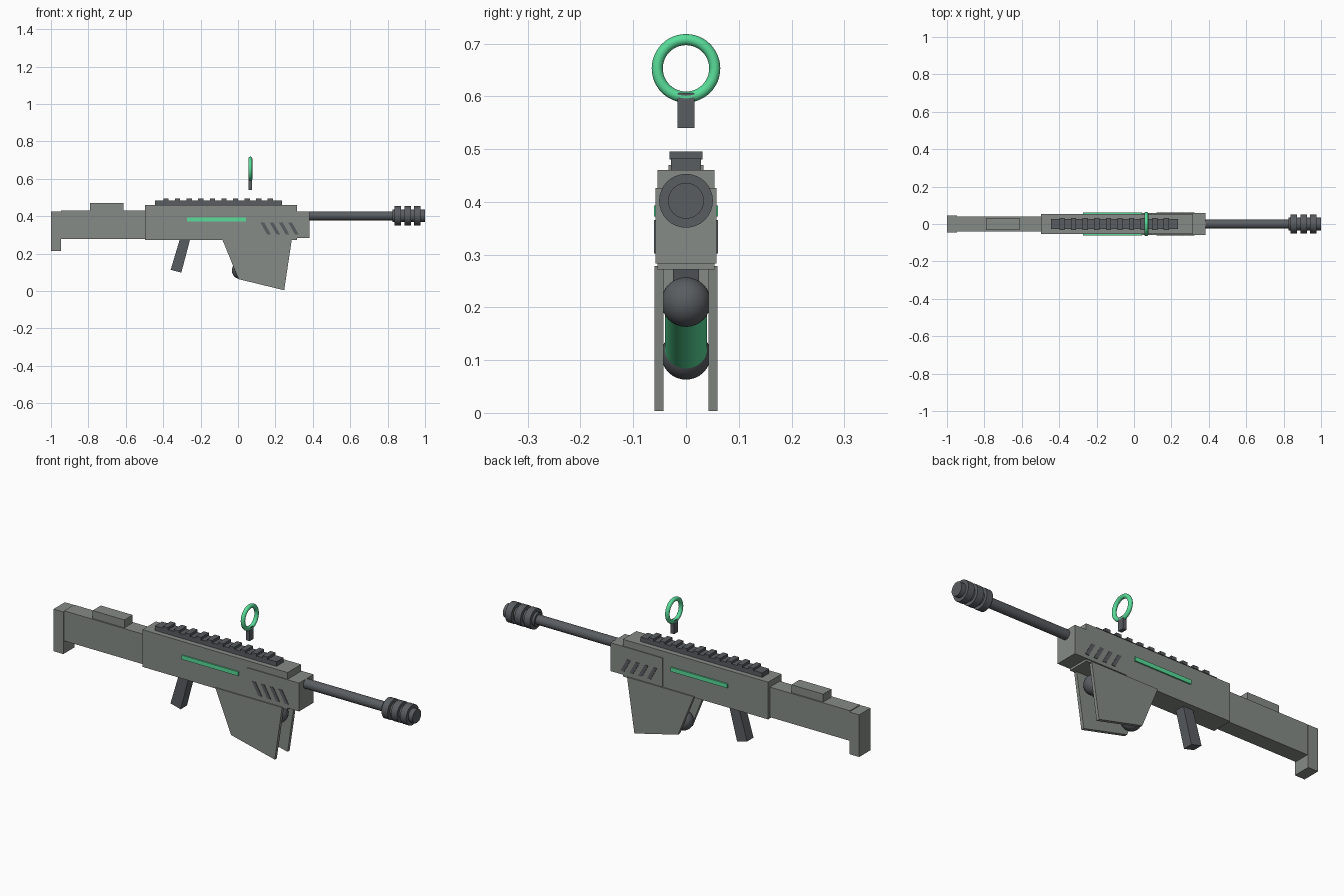
import bpy, bmesh
from math import pi, atan2
from mathutils import Vector

if "Cube" in bpy.data.objects:
    bpy.data.objects.remove(bpy.data.objects["Cube"])


def material(name, rgb):
    m = bpy.data.materials.new(name)
    m.diffuse_color = (*rgb, 1)
    m.use_nodes = True
    m.node_tree.nodes["Principled BSDF"].inputs["Base Color"].default_value = m.diffuse_color
    return m


BODY = material("olive_grey", (0.24, 0.26, 0.24))
DARK = material("dark_grey", (0.10, 0.11, 0.12))
GREEN = material("green", (0.10, 0.72, 0.32))


def finish(name, mat, smooth=False):
    o = bpy.context.object
    o.name = name
    o.data.materials.append(mat)
    if smooth:
        bpy.ops.object.shade_smooth_by_angle(angle=0.6)
    return o


def box(name, x, y, z, mat):
    """Box from (min, max) pairs."""
    bpy.ops.mesh.primitive_cube_add(size=1, location=[sum(p) / 2 for p in (x, y, z)])
    o = finish(name, mat)
    for v in o.data.vertices:
        v.co = Vector(c * (p[1] - p[0]) for c, p in zip(v.co, (x, y, z)))
    return o


def plate(name, profile, y0, y1, mat):
    """Extrude an x-z outline from y0 to y1."""
    bm = bmesh.new()
    f = bm.faces.new([bm.verts.new((x, y0, z)) for x, z in profile])
    ext = bmesh.ops.extrude_face_region(bm, geom=[f])
    bmesh.ops.translate(bm, vec=(0, y1 - y0, 0),
                        verts=[g for g in ext["geom"] if isinstance(g, bmesh.types.BMVert)])
    bmesh.ops.recalc_face_normals(bm, faces=bm.faces)
    me = bpy.data.meshes.new(name)
    bm.to_mesh(me)
    bm.free()
    o = bpy.data.objects.new(name, me)
    bpy.context.collection.objects.link(o)
    me.materials.append(mat)
    return o


def rod(name, a, b, r, mat):
    """Cylinder between two points in the y = 0 plane."""
    a, b = Vector((a[0], 0, a[1])), Vector((b[0], 0, b[1]))
    d = b - a
    bpy.ops.mesh.primitive_cylinder_add(vertices=32, radius=r, depth=d.length, location=(a + b) / 2,
                                        rotation=(0, atan2(d.x, d.z), 0))
    return finish(name, mat, True)


def ball(name, p, r, mat):
    bpy.ops.mesh.primitive_uv_sphere_add(segments=32, ring_count=16, radius=r, location=(p[0], 0, p[1]))
    return finish(name, mat, True)


# Receiver, front block and stock
box("receiver", (-0.497, 0.315), (-0.054, 0.054), (0.272, 0.46), BODY)
box("front_block", (0.09, 0.382), (-0.058, 0.058), (0.283, 0.426), BODY)
box("stock", (-0.945, -0.497), (-0.04, 0.04), (0.278, 0.43), BODY)
box("butt_plate", (-1.0, -0.945), (-0.045, 0.045), (0.213, 0.426), BODY)
box("cheek_rest", (-0.79, -0.612), (-0.033, 0.033), (0.43, 0.47), BODY)

# Top rail with teeth
box("rail", (-0.445, 0.235), (-0.028, 0.028), (0.46, 0.483), DARK)
for i in range(10):
    x = -0.385 + 0.062 * i
    box(f"rail_tooth_{i + 1}", (x - 0.014, x + 0.014), (-0.031, 0.031), (0.48, 0.495), DARK)

# Grip
plate("grip", [(-0.31, 0.28), (-0.255, 0.28), (-0.303, 0.098), (-0.36, 0.113)], -0.025, 0.025, DARK)

# Parts repeated on both sides
for side, s in (("right", -1), ("left", 1)):
    plate(f"magazine_guard_{side}", [(-0.085, 0.278), (0.288, 0.278), (0.247, 0.004), (0.003, 0.063)],
          s * 0.043, s * 0.0595, BODY)
    box(f"light_strip_{side}", (-0.273, 0.043), sorted((s * 0.05, s * 0.0605)), (0.372, 0.393), GREEN)
    for i in range(4):
        x = 0.12 + 0.0495 * i
        plate(f"vent_{side}_{i + 1}", [(x, 0.366), (x + 0.02, 0.366), (x + 0.056, 0.302), (x + 0.036, 0.302)],
              s * 0.055, s * 0.0605, DARK)

# Energy cell between the guards
rear, front = (0.014, 0.11), (0.225, 0.21)
rod("cell_tube", rear, front, 0.04, GREEN)
ball("cell_rear_cap", rear, 0.047, DARK)
ball("cell_front_cap", front, 0.047, DARK)

# Barrel and ringed muzzle
Z = 0.402
rod("barrel", (0.37, Z), (0.85, Z), 0.024, DARK)
rod("muzzle_core", (0.825, Z), (1.0, Z), 0.034, DARK)
for i, (a, b) in enumerate([(0.838, 0.872), (0.89, 0.924), (0.942, 0.976)]):
    rod(f"muzzle_ring_{i + 1}", (a, Z), (b, Z), 0.051, DARK)

# Floating ring sight
bpy.ops.mesh.primitive_torus_add(major_segments=48, minor_segments=16, major_radius=0.0545,
                                 minor_radius=0.0105, location=(0.066, 0, 0.653), rotation=(0, pi / 2, 0))
finish("sight_ring", GREEN, True)
box("sight_post", (0.056, 0.076), (-0.016, 0.016), (0.54, 0.606), DARK)
